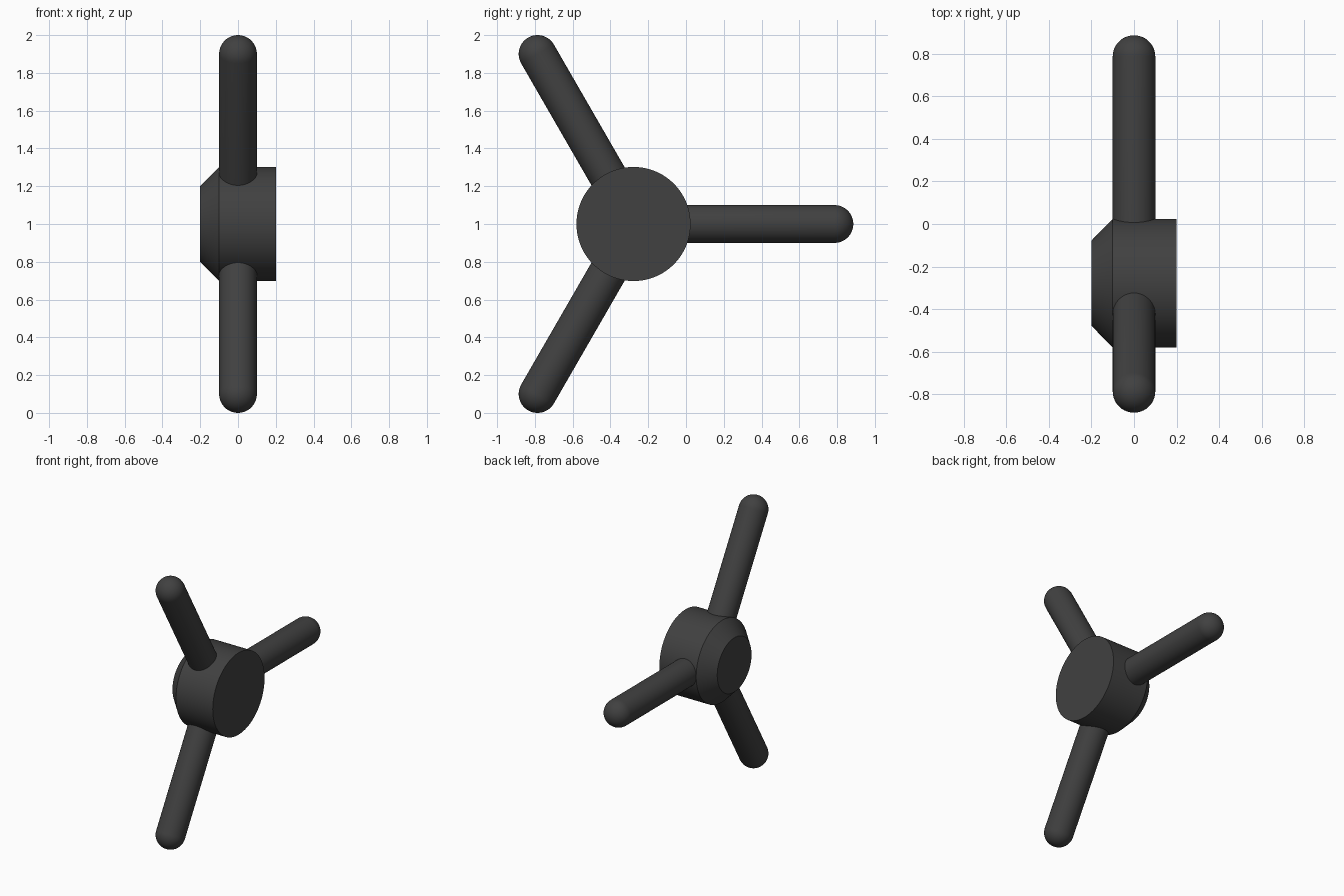
import bpy
import bmesh
import math
from mathutils import Matrix, Vector

cube = bpy.data.objects.get("Cube")
if cube:
    bpy.data.objects.remove(cube, do_unlink=True)

# Single dark material
dark = bpy.data.materials.new("dark_grey")
dark.use_nodes = True
colour = (0.052, 0.052, 0.052, 1.0)
dark.diffuse_color = colour
dark.node_tree.nodes["Principled BSDF"].inputs["Base Color"].default_value = colour


def lathe(name, profile, start, direction, sides):
    """Spin (radius, distance) points round an axis from start along direction."""
    bm = bmesh.new()
    verts = [bm.verts.new((r, 0, d)) for r, d in profile]
    edges = [bm.edges.new(pair) for pair in zip(verts, verts[1:])]
    bmesh.ops.spin(bm, geom=verts + edges, cent=(0, 0, 0), axis=(0, 0, 1),
                   angle=math.tau, steps=sides)
    bmesh.ops.remove_doubles(bm, verts=bm.verts, dist=0.0001)
    bmesh.ops.recalc_face_normals(bm, faces=bm.faces)
    turn = Vector(direction).to_track_quat("Z", "Y").to_matrix().to_4x4()
    bm.transform(Matrix.Translation(start) @ turn)
    mesh = bpy.data.meshes.new(name)
    bm.to_mesh(mesh)
    bm.free()
    mesh.materials.append(dark)
    obj = bpy.data.objects.new(name, mesh)
    bpy.context.collection.objects.link(obj)
    bpy.ops.object.select_all(action="DESELECT")
    obj.select_set(True)
    bpy.context.view_layer.objects.active = obj
    bpy.ops.object.shade_smooth_by_angle(angle=math.radians(30))
    return obj


# Hub: short drum with one chamfered rim on the right side
hub_profile = [(0, -0.2), (0.2, -0.2), (0.302, -0.1), (0.302, 0.2), (0, 0.2)]
lathe("hub", hub_profile, (0, -0.278, 1), (1, 0, 0), 96)

# Three round-ended arms
RADIUS = 0.1
root = Vector((0, -0.267, 1))
tips = {
    "rear_arm": (0, 0.786, 1),
    "upper_arm": (0, -0.786, 1.9),
    "lower_arm": (0, -0.786, 0.1),
}
for name, tip in tips.items():
    axis = Vector(tip) - root
    length = axis.length
    cap = [(RADIUS * math.cos(a), length + RADIUS * math.sin(a))
           for a in (math.pi / 2 * i / 12 for i in range(13))]
    lathe(name, [(0, 0), (RADIUS, 0)] + cap, root, axis, 48)
